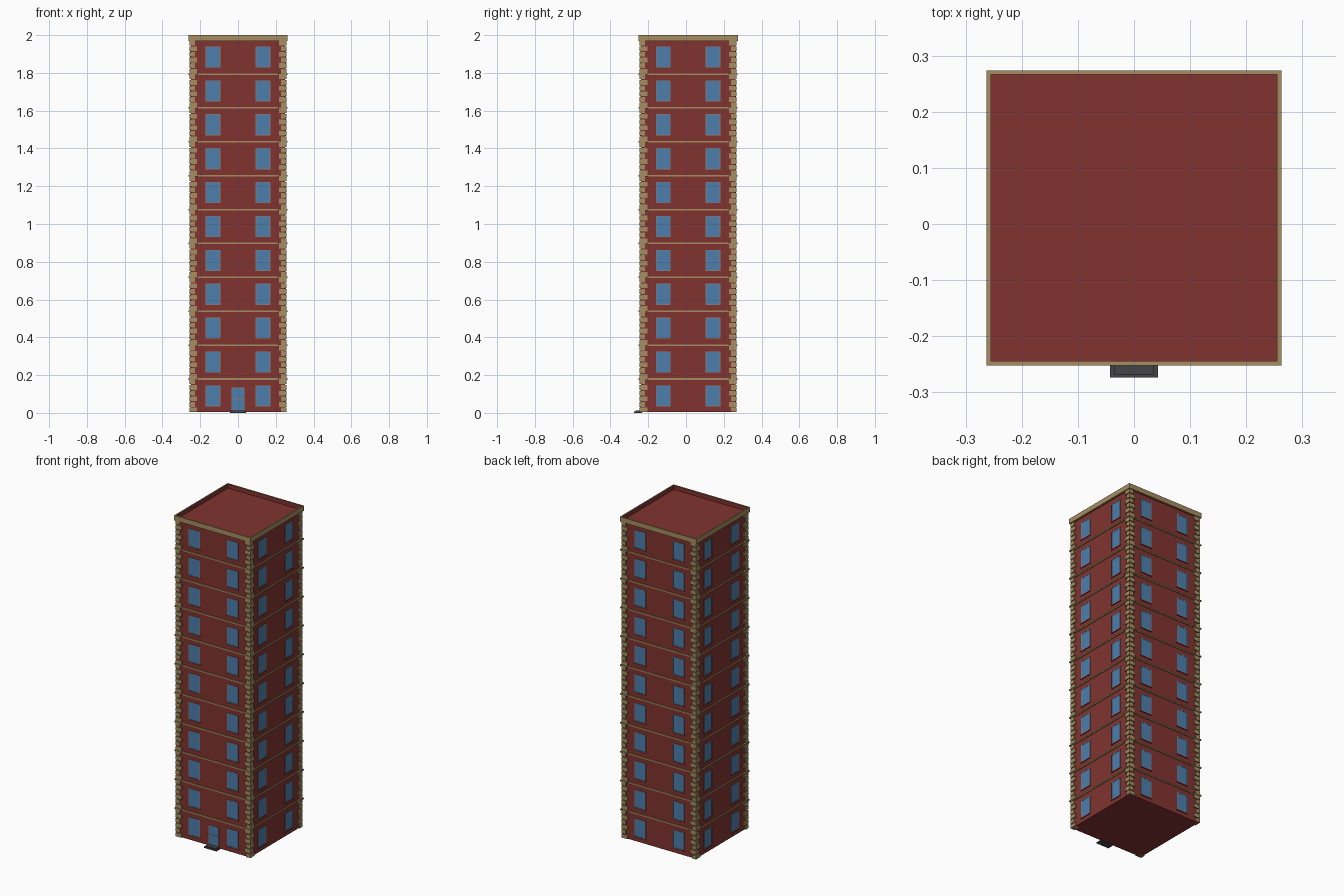
import bpy, bmesh
from math import pi
from mathutils import Matrix, Vector

if "Cube" in bpy.data.objects:
    bpy.data.objects.remove(bpy.data.objects["Cube"])

CY = 0.011        # tower centre in y
HALF = 0.25       # half width of the brick shaft
BASE = 0.005
PITCH = 0.1794    # storey height
FLOORS = 11
TOP = PITCH * FLOORS


def material(name, rgb):
    m = bpy.data.materials.new(name)
    m.diffuse_color = (*rgb, 1)
    m.use_nodes = True
    m.node_tree.nodes["Principled BSDF"].inputs["Base Color"].default_value = m.diffuse_color
    return m


BRICK = material("brick", (0.22, 0.034, 0.029))
STONE = material("stone", (0.38, 0.27, 0.12))
GLASS = material("glass", (0.075, 0.21, 0.41))
FRAME = material("frame", (0.20, 0.22, 0.24))
SLATE = material("slate", (0.06, 0.06, 0.065))


def box(bm, lo, hi, turn=0):
    """Axis-aligned box, turned by quarter turns about the tower axis."""
    lo, hi = Vector(lo), Vector(hi)
    m = (Matrix.Translation((0, CY, 0)) @ Matrix.Rotation(turn * pi / 2, 4, 'Z')
         @ Matrix.Translation((lo + hi) / 2) @ Matrix.Diagonal((*(hi - lo), 1)))
    bmesh.ops.create_cube(bm, size=1, matrix=m)


def finish(bm, name, *mats):
    me = bpy.data.meshes.new(name)
    bm.to_mesh(me)
    bm.free()
    for m in mats:
        me.materials.append(m)
    ob = bpy.data.objects.new(name, me)
    bpy.context.collection.objects.link(ob)
    return ob


def framed(frame, glass, x, z0, z1, w, turn=0, bars=()):
    """Glass pane with a thin border on one facade."""
    t, y = 0.004, -HALF
    box(glass, (x - w + t, y - 0.0015, z0 + t), (x + w - t, y + 0.002, z1 - t), turn)
    for s in (-1, 1):
        a, b = sorted((x + s * w, x + s * (w - t)))
        box(frame, (a, y - 0.003, z0), (b, y + 0.002, z1), turn)
    for z in (z0, z1 - t, *bars):
        box(frame, (x - w, y - 0.003, z), (x + w, y + 0.002, z + t), turn)


# brick shaft with flat roof
bm = bmesh.new()
box(bm, (-HALF, -HALF, BASE), (HALF, HALF, TOP))
finish(bm, "brick_walls", BRICK)

# windows, two per storey on each facade
frame, glass, sill = bmesh.new(), bmesh.new(), bmesh.new()
for turn in range(4):
    for i in range(FLOORS):
        z = i * PITCH
        for x in (-0.132, 0.132):
            framed(frame, glass, x, z + 0.034, z + 0.146, 0.039, turn)
            box(sill, (x - 0.041, -HALF - 0.005, z + 0.030),
                (x + 0.041, -HALF + 0.002, z + 0.034), turn)
finish(frame, "window_frames", FRAME)
finish(glass, "window_panes", GLASS)
finish(sill, "window_sills", BRICK)

# front door
frame, glass = bmesh.new(), bmesh.new()
framed(frame, glass, 0, 0.012, 0.134, 0.035, bars=(0.072,))
finish(frame, "door_frame", FRAME)
finish(glass, "door_glass", GLASS)

# two-tier doorstep
bm = bmesh.new()
box(bm, (-0.043, -0.285, 0), (0.043, -HALF + 0.005, 0.007))
box(bm, (-0.036, -0.279, 0.007), (0.036, -HALF + 0.005, 0.013))
finish(bm, "doorstep", SLATE)

# corner quoins: blocks alternate long and short around each corner
bm = bmesh.new()
COURSES = 6
OUT, GAP = 0.257, 0.005
step = PITCH / COURSES
for turn in range(4):
    for i in range(FLOORS * COURSES):
        z = i * step
        lx, ly = (0.041, 0.029) if i % 2 else (0.029, 0.041)
        box(bm, (OUT - lx, -OUT, max(z + GAP / 2, BASE)),
            (OUT, -OUT + ly, z + step - GAP / 2), turn)
finish(bm, "corner_quoins", STONE)

# string courses between storeys
bm = bmesh.new()
for i in range(1, FLOORS):
    z = i * PITCH
    box(bm, (-0.256, -0.256, z - 0.004), (0.256, 0.256, z + 0.004))
    for turn in range(4):
        box(bm, (0.213, -0.262, z - 0.004), (0.262, -0.213, z + 0.004), turn)
finish(bm, "string_courses", STONE)

# parapet ring, stone outside and brick on the inner faces
bm = bmesh.new()
rings = []
for r, z in ((0.263, TOP - 0.004), (0.263, 2.0), (0.255, 2.0), (0.255, TOP - 0.004)):
    rings.append([bm.verts.new((sx * r, sy * r + CY, z))
                  for sx, sy in ((-1, -1), (1, -1), (1, 1), (-1, 1))])
for k in range(4):
    a, b = rings[k], rings[(k + 1) % 4]
    for j in range(4):
        f = bm.faces.new((a[j], a[(j + 1) % 4], b[(j + 1) % 4], b[j]))
        f.material_index = 1 if k == 2 else 0
bmesh.ops.recalc_face_normals(bm, faces=bm.faces)
finish(bm, "parapet", STONE, BRICK)

# roof deck filling the parapet
bm = bmesh.new()
box(bm, (-0.255, -0.255, TOP - 0.004), (0.255, 0.255, TOP))
finish(bm, "roof_deck", BRICK)
